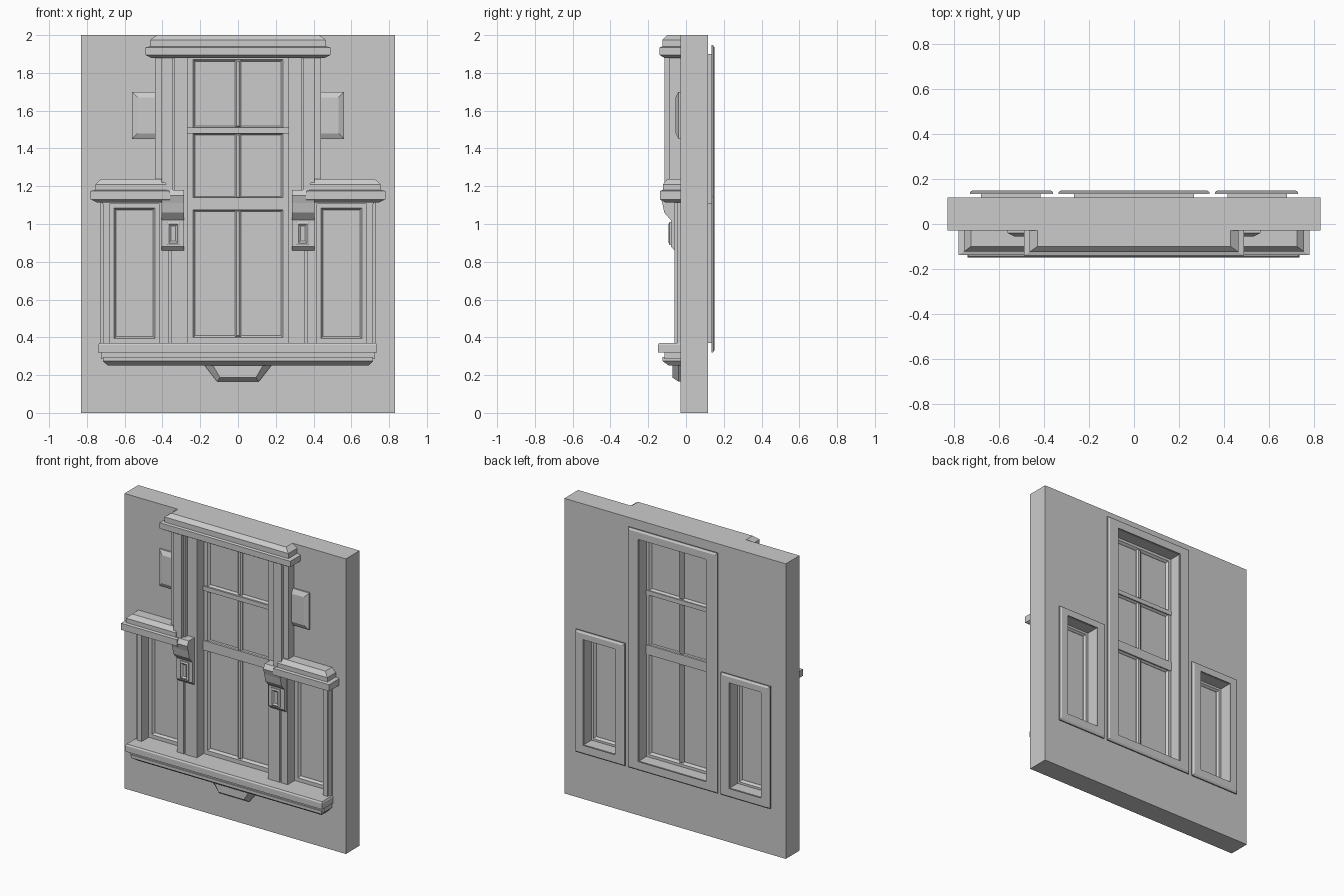
import bpy, bmesh

cube = bpy.data.objects.get("Cube")
if cube:
    bpy.data.objects.remove(cube, do_unlink=True)

stone = bpy.data.materials.new("pale_grey_stone")
stone.use_nodes = True
stone.diffuse_color = (0.6, 0.6, 0.6, 1)
stone.node_tree.nodes["Principled BSDF"].inputs["Base Color"].default_value = (0.6, 0.6, 0.6, 1)


def finish(name, bm):
    bmesh.ops.recalc_face_normals(bm, faces=bm.faces)
    mesh = bpy.data.meshes.new(name)
    bm.to_mesh(mesh)
    bm.free()
    mesh.materials.append(stone)
    obj = bpy.data.objects.new(name, mesh)
    bpy.context.collection.objects.link(obj)
    return obj


def loft(name, sections, ring=False, side=1):
    """Join matching loops of points; cap the ends, or close into a ring."""
    bm = bmesh.new()
    loops = [[bm.verts.new((side * x, y, z)) for x, y, z in s] for s in sections]
    pairs = list(zip(loops, loops[1:]))
    if ring:
        pairs.append((loops[-1], loops[0]))
    else:
        bm.faces.new(loops[0])
        bm.faces.new(loops[-1])
    for a, b in pairs:
        for i in range(len(a)):
            j = (i + 1) % len(a)
            bm.faces.new((a[i], a[j], b[j], b[i]))
    return finish(name, bm)


def upright(rect, y, inset=0):
    x0, x1, z0, z1 = rect
    x0, x1, z0, z1 = x0 + inset, x1 - inset, z0 + inset, z1 - inset
    return [(x0, y, z0), (x1, y, z0), (x1, y, z1), (x0, y, z1)]


def level(x0, x1, front, z):
    return [(x0, front, z), (x1, front, z), (x1, BACK, z), (x0, BACK, z)]


def box(name, rect, y0, y1, side=1):
    return loft(name, [upright(rect, y0), upright(rect, y1)], side=side)


def sash(name, rect, rail, side=1):
    """Window frame with a bevelled inner edge, and its pane."""
    loft(name + "_sash", [upright(rect, 0.015), upright(rect, 0.015, rail * 0.7),
                          upright(rect, 0.03, rail), upright(rect, 0.04, rail),
                          upright(rect, 0.055, rail * 0.7), upright(rect, 0.055)], True, side)
    box(name + "_pane", rect, 0.032, 0.038, side)


def back_frame(name, outer, hole, side=1):
    """Chamfered trim standing off the back, with the lining behind it."""
    loft(name + "_back_trim", [upright(outer, 0.134), upright(outer, 0.142),
                               upright(outer, 0.15, 0.012), upright(hole, 0.15, 0.012),
                               upright(hole, 0.134, 0.006)], True, side)
    loft(name + "_lining", [upright(hole, 0.05), upright(hole, 0.137),
                            upright(hole, 0.137, 0.01), upright(hole, 0.05, 0.01)], True, side)


# Wall with three window openings
BACK, WALL_FRONT, WALL_BACK = -0.02, -0.03, 0.117
CENTRE = (-0.267, 0.267, 0.37, 1.9)
SIDE = (0.415, 0.68, 0.37, 1.11)
wall = box("wall", (-0.83, 0.83, 0, 2), WALL_FRONT, WALL_BACK)
cutters = [box("cutter", CENTRE, -0.2, 0.3)]
cutters += [box("cutter", SIDE, -0.2, 0.3, s) for s in (1, -1)]
for cutter in cutters:
    cutter.hide_render = True
    mod = wall.modifiers.new("opening", "BOOLEAN")
    mod.operation, mod.solver, mod.object = "DIFFERENCE", "EXACT", cutter
    bpy.context.view_layer.objects.active = wall
    bpy.ops.object.modifier_apply(modifier=mod.name)
    bpy.data.objects.remove(cutter, do_unlink=True)

# Centre window: three stacked sashes, each with a centre bar
for name, z0, z1 in (("lower", 0.37, 1.105), ("middle", 1.105, 1.51), ("upper", 1.48, 1.9)):
    sash(name, (-0.267, 0.267, z0, z1), 0.04)
    bar = (-0.017, 0.017, z0 + 0.03, z1 - 0.03)
    loft(name + "_centre_bar", [upright(bar, 0.03), upright(bar, 0.024),
                                upright(bar, 0.016, 0.009), ])
    loft(name + "_centre_bar_back", [upright(bar, 0.038), upright(bar, 0.046),
                                     upright(bar, 0.054, 0.009)])
box("meeting_rail", (-0.267, 0.267, 1.075, 1.14), 0.008, 0.06)
box("upper_rail", (-0.267, 0.267, 1.48, 1.51), 0.005, 0.06)
back_frame("centre", (-0.335, 0.335, 0.32, 1.948), CENTRE)

# Top cornice
loft("top_cornice", [level(-0.46, 0.46, -0.115, 1.88), level(-0.49, 0.49, -0.14, 1.895),
                     level(-0.49, 0.49, -0.14, 1.935), level(-0.465, 0.465, -0.125, 1.94),
                     level(-0.465, 0.465, -0.125, 1.975), level(-0.43, 0.43, -0.1, 2.0)])

# Sill, moulding and apron
loft("sill", [level(-0.74, 0.735, -0.148, 0.32), level(-0.74, 0.735, -0.148, 0.36),
              level(-0.735, 0.73, -0.142, 0.37)])
loft("sill_neck", [level(-0.725, 0.725, -0.115, 0.285), level(-0.725, 0.725, -0.115, 0.325)])
loft("sill_moulding", [level(-0.69, 0.69, -0.09, 0.25), level(-0.715, 0.715, -0.125, 0.275),
                       level(-0.715, 0.715, -0.125, 0.295)])


def trapezoid(top, bottom, z, y):
    return [(-bottom, y, z), (bottom, y, z), (top, y, 0.255), (-top, y, 0.255)]


loft("apron", [trapezoid(0.18, 0.11, 0.165, BACK), trapezoid(0.18, 0.11, 0.165, -0.04),
               trapezoid(0.135, 0.095, 0.187, -0.072)])

# Parts that repeat on both sides
for s, tag in ((1, "left_"), (-1, "right_")):
    sash(tag + "side", SIDE, 0.035, s)
    back_frame(tag + "side", (0.36, 0.73, 0.32, 1.15), SIDE, s)

    # Casing beside the centre window and posts round the side window
    box(tag + "centre_casing", (0.267, 0.355, 0.36, 1.9), -0.06, BACK, s)
    box(tag + "inner_post", (0.365, 0.415, 0.36, 1.13), -0.06, BACK, s)
    box(tag + "outer_post", (0.68, 0.715, 0.36, 1.13), -0.06, BACK, s)
    box(tag + "outer_post_edge", (0.71, 0.73, 0.36, 1.13), -0.045, BACK, s)
    box(tag + "side_head", (0.4, 0.72, 1.105, 1.14), -0.06, BACK, s)

    # Upper pilaster with a raised strip
    box(tag + "pilaster", (0.335, 0.44, 1.12, 1.9), -0.09, BACK, s)
    box(tag + "pilaster_strip", (0.345, 0.405, 1.12, 1.9), -0.115, BACK, s)

    # Side cornice
    loft(tag + "side_cornice", [level(0.36, 0.75, -0.11, 1.115), level(0.36, 0.78, -0.138, 1.13),
                                level(0.36, 0.78, -0.138, 1.175), level(0.38, 0.755, -0.122, 1.18),
                                level(0.38, 0.755, -0.122, 1.21), level(0.4, 0.725, -0.1, 1.238)],
         side=s)

    # Corbel: a stepped profile swept across its width, and a tablet
    profile = [(BACK, 1.18), (-0.12, 1.18), (-0.138, 1.15), (-0.125, 1.11), (-0.115, 1.06),
               (-0.08, 1.02), (-0.08, 0.88), (-0.06, 0.86), (BACK, 0.86)]
    loft(tag + "corbel", [[(x, y, z) for y, z in profile] for x in (0.285, 0.405)], side=s)
    tablet = (0.31, 0.375, 0.89, 1.01)
    loft(tag + "tablet", [upright(tablet, -0.07), upright(tablet, -0.088),
                          upright(tablet, -0.092, 0.01), upright(tablet, -0.084, 0.02)], side=s)

    # Bevelled wall block beside the pilaster
    block = (0.38, 0.562, 1.45, 1.7)
    loft(tag + "wall_block", [upright(block, BACK), upright(block, -0.04),
                              upright(block, -0.055, 0.03)], side=s)
